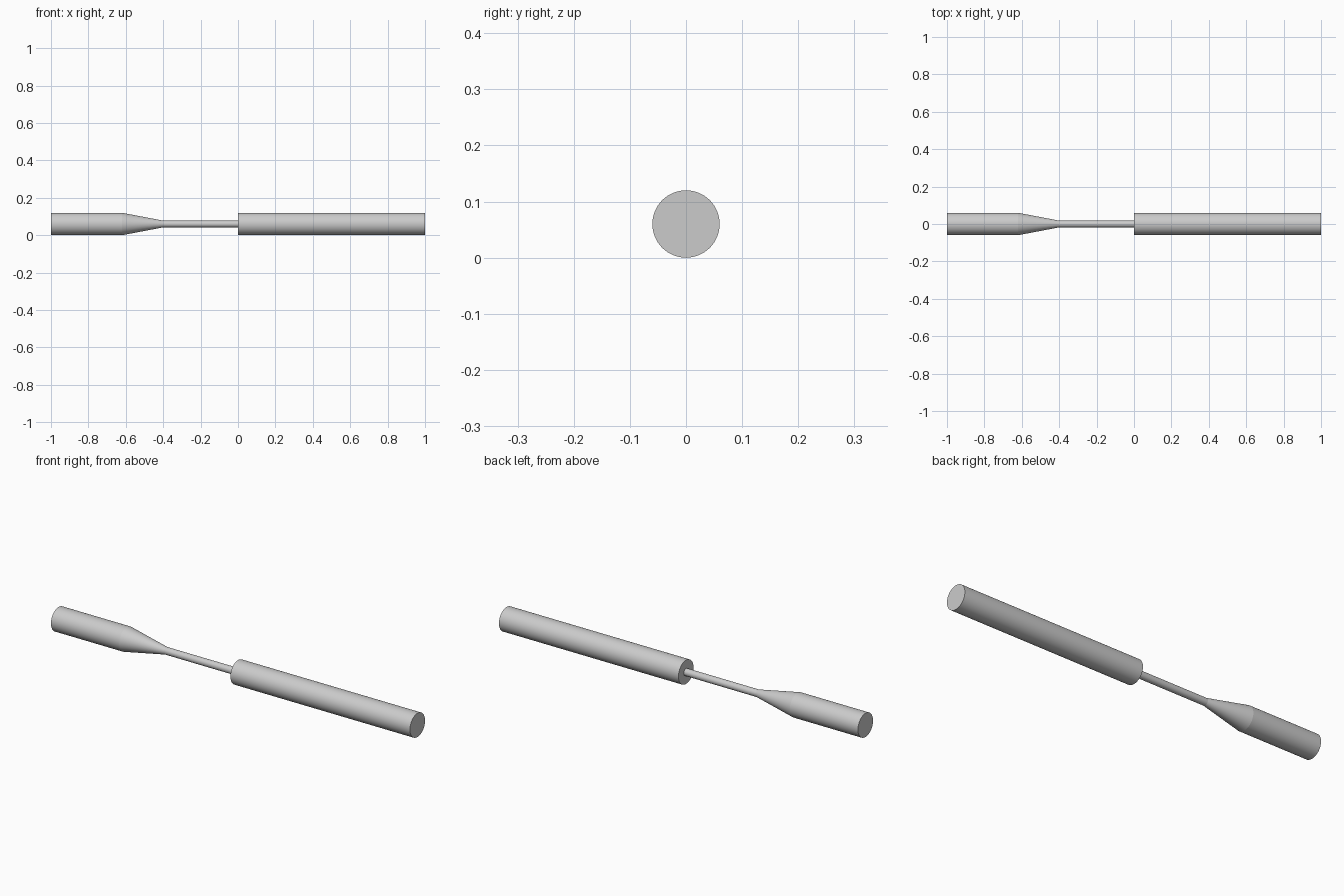
import bpy
import bmesh
import math

if "Cube" in bpy.data.objects:
    bpy.data.objects.remove(bpy.data.objects["Cube"], do_unlink=True)

RADIUS = 0.06
THIN = 0.018
SIDES = 64

grey = bpy.data.materials.new("plain grey")
grey.use_nodes = True
colour = (0.6, 0.6, 0.6, 1)
grey.diffuse_color = colour
grey.node_tree.nodes["Principled BSDF"].inputs["Base Color"].default_value = colour


def turned_part(name, profile):
    """Turn a list of (x, radius) stations around the long axis and cap the ends."""
    bm = bmesh.new()
    rings = []
    for x, r in profile:
        angles = [math.tau * i / SIDES for i in range(SIDES)]
        rings.append([bm.verts.new((x, r * math.cos(a), RADIUS + r * math.sin(a)))
                      for a in angles])
    for a, b in zip(rings, rings[1:]):
        for i in range(SIDES):
            j = (i + 1) % SIDES
            bm.faces.new((a[i], a[j], b[j], b[i]))
    bm.faces.new(rings[0])
    bm.faces.new(rings[-1])
    bmesh.ops.recalc_face_normals(bm, faces=bm.faces)
    mesh = bpy.data.meshes.new(name)
    bm.to_mesh(mesh)
    bm.free()
    mesh.materials.append(grey)
    obj = bpy.data.objects.new(name, mesh)
    bpy.context.collection.objects.link(obj)
    bpy.ops.object.select_all(action="DESELECT")
    obj.select_set(True)
    bpy.context.view_layer.objects.active = obj
    bpy.ops.object.shade_smooth_by_angle(angle=math.radians(8))
    return obj


# Thick handle
turned_part("handle", [(0, RADIUS), (1, RADIUS)])
# Thin shaft flaring into the thick tip
turned_part("shaft_and_tip", [(-1, RADIUS), (-0.62, RADIUS), (-0.4, THIN), (0, THIN)])
